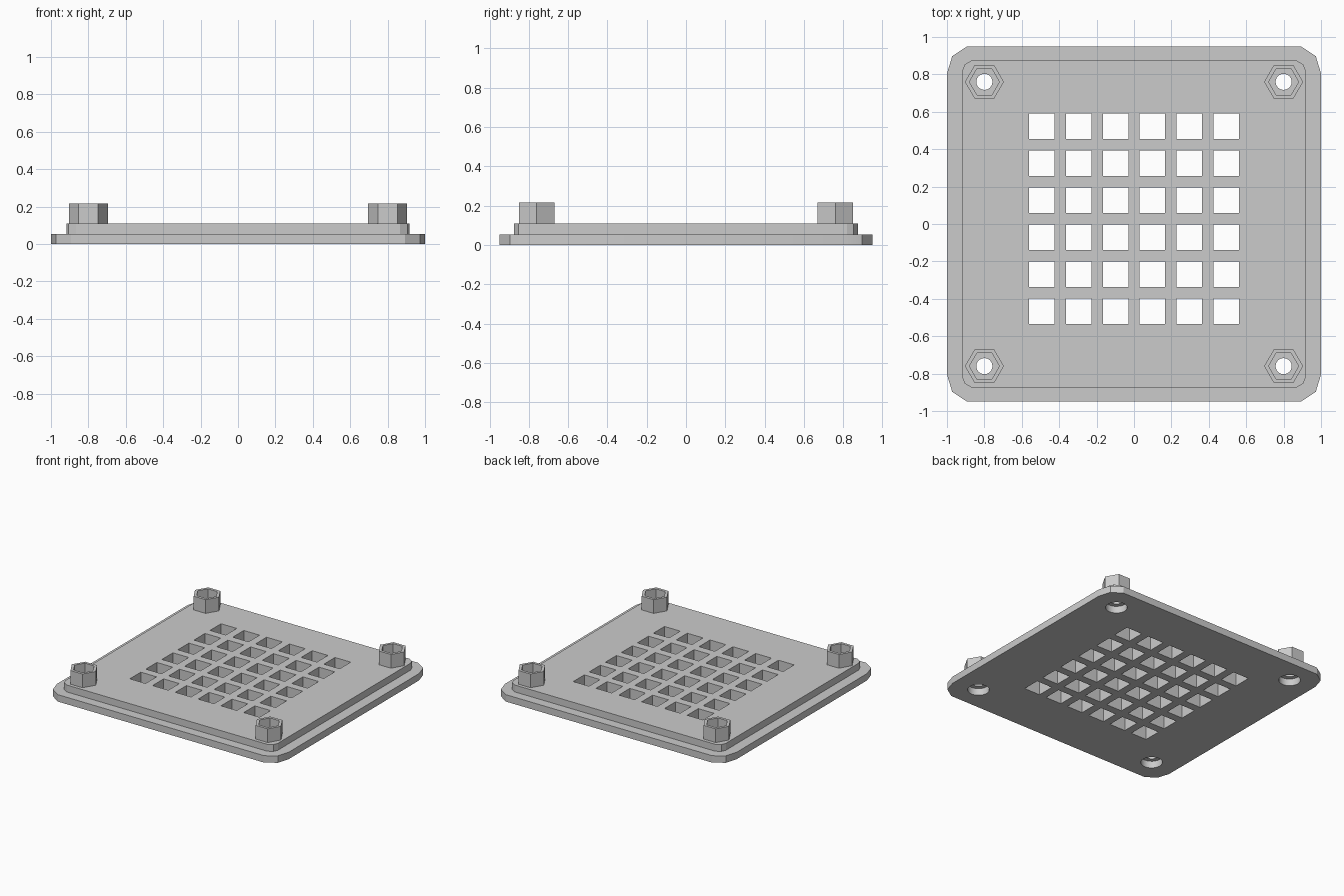
import bpy, bmesh
from math import cos, sin, tau

default = bpy.data.objects.get("Cube")
if default:
    bpy.data.objects.remove(default)

grey = bpy.data.materials.new("plain grey")
grey.use_nodes = True
grey.diffuse_color = (0.6, 0.6, 0.6, 1)
grey.node_tree.nodes["Principled BSDF"].inputs["Base Color"].default_value = (0.6, 0.6, 0.6, 1)


def add_prism(bm, outline, z0, z1):
    """Extrude a counter-clockwise outline from z0 up to z1."""
    face = bm.faces.new([bm.verts.new((x, y, z0)) for x, y in outline])
    top = bmesh.ops.extrude_face_region(bm, geom=[face])["geom"]
    moved = [v for v in top if isinstance(v, bmesh.types.BMVert)]
    bmesh.ops.translate(bm, verts=moved, vec=(0, 0, z1 - z0))


def make_object(name, prisms):
    bm = bmesh.new()
    for outline, z0, z1 in prisms:
        add_prism(bm, outline, z0, z1)
    bmesh.ops.recalc_face_normals(bm, faces=bm.faces)
    mesh = bpy.data.meshes.new(name)
    bm.to_mesh(mesh)
    bm.free()
    mesh.materials.append(grey)
    obj = bpy.data.objects.new(name, mesh)
    bpy.context.collection.objects.link(obj)
    return obj


def ring(cx, cy, radius, sides):
    return [(cx + radius * cos(tau * i / sides), cy + radius * sin(tau * i / sides))
            for i in range(sides)]


def corner_plate(corner):
    """Mirror one corner's points into a full plate outline."""
    back = corner[::-1]
    return (corner + [(-x, y) for x, y in back]
            + [(-x, -y) for x, y in corner] + [(x, -y) for x, y in back])


def square(cx, cy, half):
    return [(cx - half, cy - half), (cx + half, cy - half),
            (cx + half, cy + half), (cx - half, cy + half)]


def combine(target, tool, operation):
    """Apply a boolean and remove the tool object."""
    mod = target.modifiers.new(operation.lower(), "BOOLEAN")
    mod.operation, mod.object, mod.solver = operation, tool, "EXACT"
    mod.use_self = True
    bpy.context.view_layer.objects.active = target
    bpy.ops.object.modifier_apply(modifier=mod.name)
    bpy.data.objects.remove(tool)


BASE_TOP, RIM_TOP, BOSS_TOP = 0.054, 0.108, 0.215
posts = [(x, y) for x in (-0.8, 0.8) for y in (-0.76, 0.76)]

# Base flange, raised plate and hexagonal corner bosses
cover = make_object("vent_cover", [
    (corner_plate([(1, 0.805), (0.972, 0.897), (0.892, 0.95)]), 0, BASE_TOP)])
raised = make_object("raised_plate", [
    (corner_plate([(0.918, 0.82), (0.905, 0.853), (0.865, 0.876)]), 0.02, RIM_TOP)])
bosses = make_object("corner_bosses", [
    (ring(x, y, 0.104, 6), 0.08, BOSS_TOP) for x, y in posts])
combine(cover, raised, "UNION")
combine(cover, bosses, "UNION")

# Square vent openings
vents = make_object("vent_cutter", [
    (square((i - 2.5) * 0.197, 0.028 + (j - 2.5) * 0.198, 0.068), -0.1, 0.3)
    for i in range(6) for j in range(6)])
combine(cover, vents, "DIFFERENCE")

# Screw holes, nut pockets above and screw head recesses below
for name, radius, sides, z0, z1 in (
        ("screw_cutter", 0.043, 24, -0.1, 0.3),
        ("nut_cutter", 0.08, 6, RIM_TOP, 0.3),
        ("head_cutter", 0.077, 24, -0.1, BASE_TOP)):
    cutter = make_object(name, [(ring(x, y, radius, sides), z0, z1) for x, y in posts])
    combine(cover, cutter, "DIFFERENCE")

# Keep flat faces crisp while smoothing the round bores
bpy.ops.object.select_all(action="DESELECT")
cover.select_set(True)
bpy.context.view_layer.objects.active = cover
bpy.ops.object.shade_smooth_by_angle(angle=0.35)
